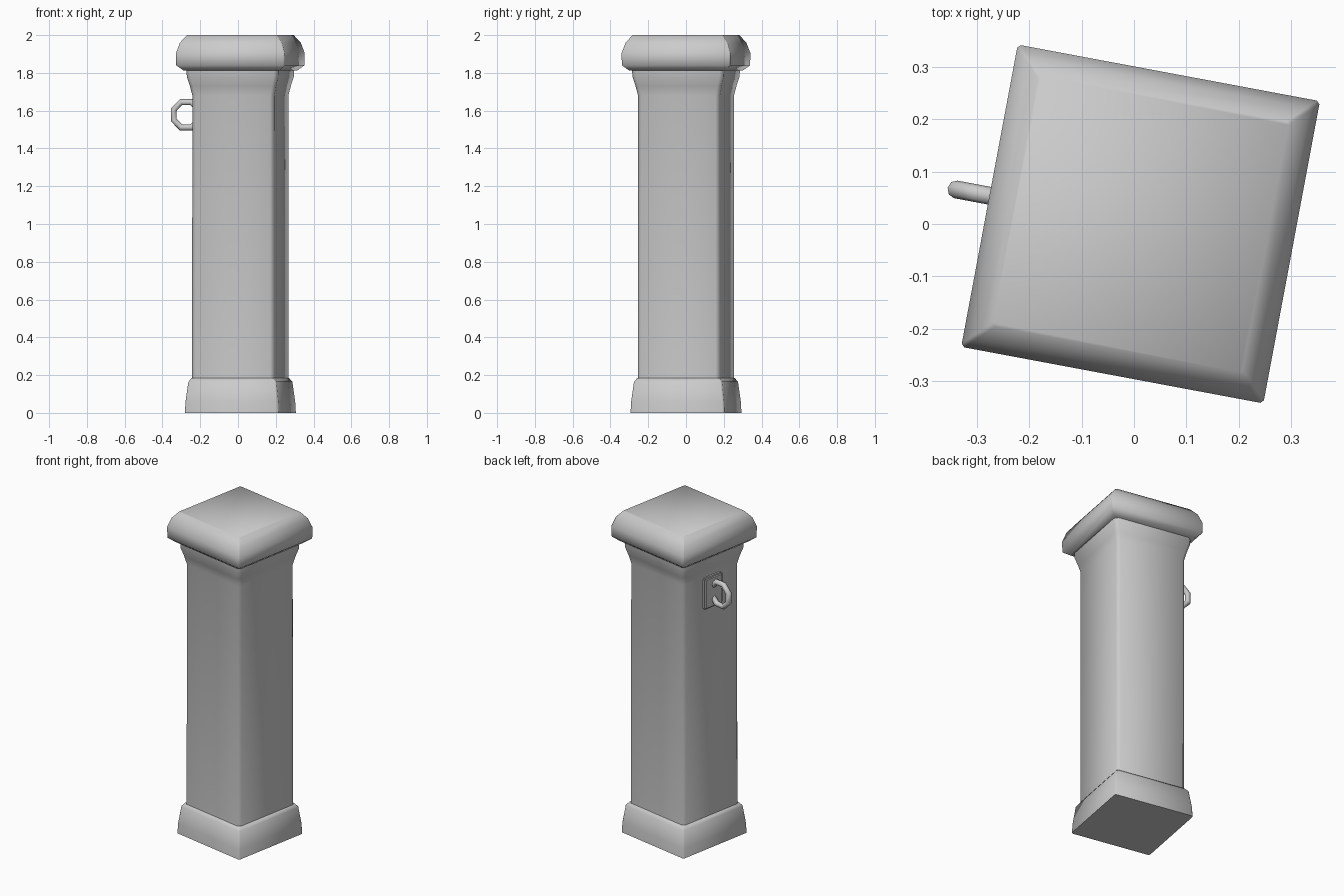
import bpy, bmesh, math
from mathutils import Matrix

cube = bpy.data.objects.get("Cube")
if cube:
    bpy.data.objects.remove(cube, do_unlink=True)

stone = bpy.data.materials.new("grey stone")
stone.use_nodes = True
GREY = (0.6, 0.6, 0.6, 1)
stone.diffuse_color = GREY
stone.node_tree.nodes["Principled BSDF"].inputs["Base Color"].default_value = GREY

# The whole post stands slightly turned about its axis
TURN = Matrix.Translation((0.0125, 0, 0)) @ Matrix.Rotation(math.radians(-10.6), 4, 'Z')


def finish(name, bm, angle):
    bmesh.ops.recalc_face_normals(bm, faces=bm.faces)
    mesh = bpy.data.meshes.new(name)
    bm.to_mesh(mesh)
    bm.free()
    mesh.materials.append(stone)
    obj = bpy.data.objects.new(name, mesh)
    bpy.context.collection.objects.link(obj)
    obj.matrix_world = TURN
    bpy.ops.object.select_all(action='DESELECT')
    obj.select_set(True)
    bpy.context.view_layer.objects.active = obj
    bpy.ops.object.shade_smooth_by_angle(angle=math.radians(angle))
    return obj


def square_section(name, profile, chamfer):
    """Stack of chamfered squares; profile holds (half width, height)."""
    bm = bmesh.new()
    rings = []
    for half, z in profile:
        c = half - chamfer
        ring = []
        for k in range(4):
            spin = Matrix.Rotation(k * math.pi / 2, 3, 'Z')
            for x, y in ((half, -c), (half, c)):
                v = bm.verts.new((x, y, z))
                v.co = spin @ v.co
                ring.append(v)
        rings.append(ring)
    for low, high in zip(rings, rings[1:]):
        for i in range(8):
            j = (i + 1) % 8
            bm.faces.new((low[i], low[j], high[j], high[i]))
    bm.faces.new(rings[0])
    bm.faces.new(rings[-1])
    return finish(name, bm, 58)


# Stone parts
square_section("plinth", [(0.253, 0), (0.25, 0.06), (0.237, 0.165), (0.222, 0.185)], 0.008)
square_section("shaft", [(0.222, 0.18), (0.221, 1.68), (0.232, 1.73),
                         (0.246, 1.78), (0.248, 1.82)], 0.02)
square_section("cap", [(0.258, 1.812), (0.292, 1.84), (0.293, 1.905),
                       (0.275, 1.96), (0.243, 2.0)], 0.006)

# Mounting plate on the side face
bm = bmesh.new()
bmesh.ops.create_cube(bm, size=1, matrix=Matrix.Translation((-0.228, 0, 1.58))
                      @ Matrix.Diagonal((0.03, 0.145, 0.195, 1)))
bmesh.ops.bevel(bm, geom=bm.edges[:], offset=0.01, segments=2, affect='EDGES')
finish("ring_plate", bm, 50)

# Octagonal tie ring passing through the plate
bm = bmesh.new()
MAJOR, TUBE, SEG, SIDES = 0.073, 0.017, 8, 8
loops = []
for i in range(SEG):
    a = (i + 0.5) * 2 * math.pi / SEG
    loop = []
    for k in range(SIDES):
        b = k * 2 * math.pi / SIDES
        r = MAJOR + TUBE * math.cos(b)
        loop.append(bm.verts.new((-0.291 + r * math.cos(a), TUBE * math.sin(b),
                                  1.578 + r * math.sin(a))))
    loops.append(loop)
for i in range(SEG):
    for k in range(SIDES):
        n, m = (i + 1) % SEG, (k + 1) % SIDES
        bm.faces.new((loops[i][k], loops[n][k], loops[n][m], loops[i][m]))
finish("tie_ring", bm, 60)
